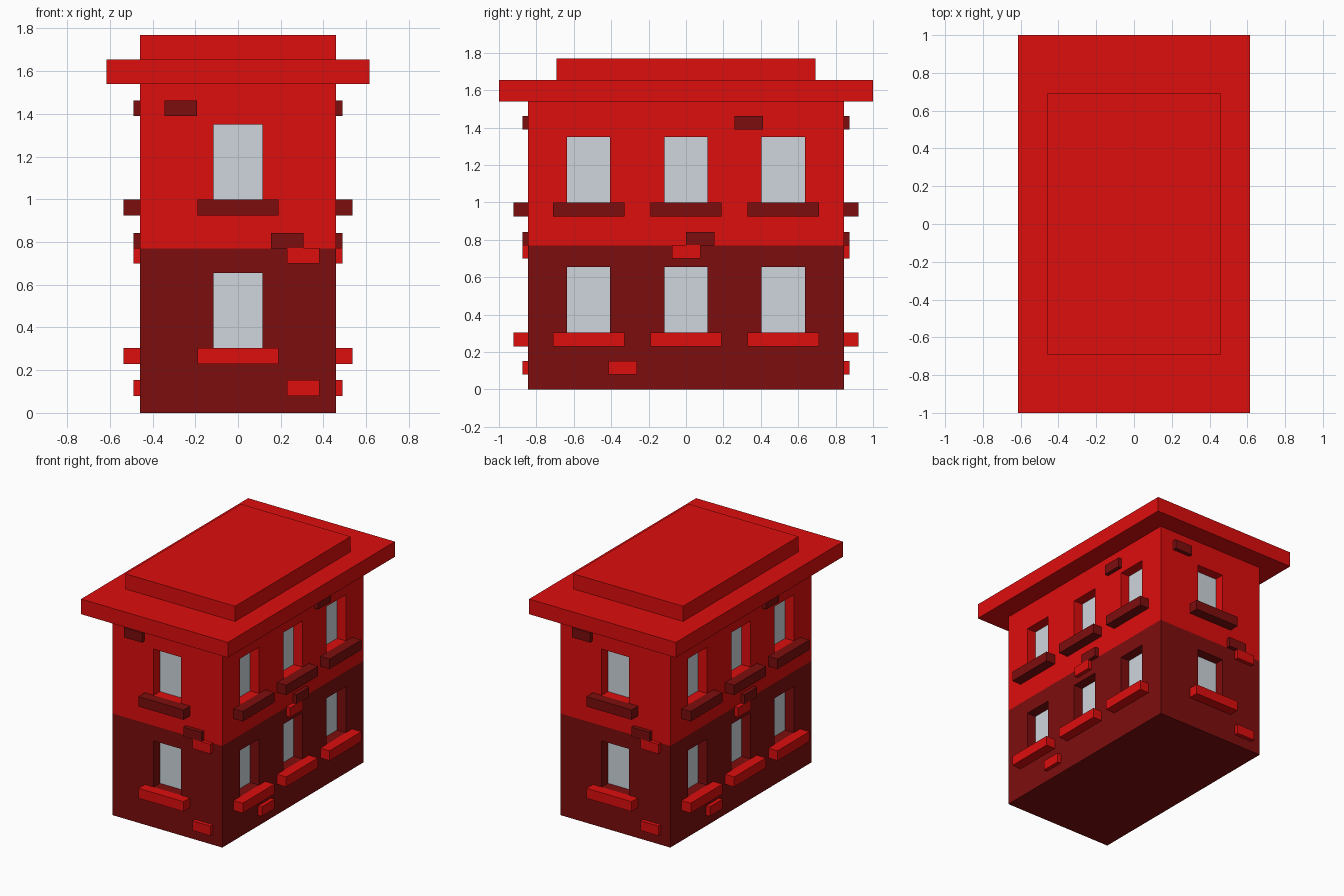
import bpy, bmesh, math
from mathutils import Matrix

if "Cube" in bpy.data.objects:
    bpy.data.objects.remove(bpy.data.objects["Cube"])


def material(name, rgb):
    m = bpy.data.materials.new(name)
    m.diffuse_color = (*rgb, 1)
    m.use_nodes = True
    m.node_tree.nodes["Principled BSDF"].inputs["Base Color"].default_value = m.diffuse_color
    return m


RED = material("bright_red", (0.73, 0.004, 0.004))
DARK = material("dark_red", (0.205, 0.004, 0.004))
GLASS = material("pale_glass", (0.62, 0.67, 0.72))


def boxes(name, items, mat=None):
    """One object from (x0, x1, y0, y1, z0, z1, turn) boxes."""
    bm = bmesh.new()
    for x0, x1, y0, y1, z0, z1, turn in items:
        m = (Matrix.Rotation(turn, 4, 'Z')
             @ Matrix.Translation(((x0 + x1) / 2, (y0 + y1) / 2, (z0 + z1) / 2))
             @ Matrix.Diagonal((x1 - x0, y1 - y0, z1 - z0, 1)))
        bmesh.ops.create_cube(bm, size=1, matrix=m)
    me = bpy.data.meshes.new(name)
    bm.to_mesh(me)
    bm.free()
    ob = bpy.data.objects.new(name, me)
    bpy.context.collection.objects.link(ob)
    if mat:
        me.materials.append(mat)
    return ob


HX, HY = 0.46, 0.845        # half width and half depth of the walls
FLOOR = 0.77                # top of the lower storey
RECESS, PANE = 0.075, 0.01

# Each wall type: turn, distance from centre, window centres,
# and left edges of the loose bricks per storey (edge, bottom)
WALLS = [
    (0, HY, (0,), {0: [(0.23, 0.08), (0.23, 0.70)],
                   1: [(0.155, 0.77), (-0.345, 1.39)]}),
    (math.pi / 2, HX, (-0.52, 0, 0.52), {0: [(-0.415, 0.08), (-0.075, 0.70)],
                                         1: [(0.0, 0.77), (0.26, 1.39)]}),
]

for storey, (label, wall_mat, trim_mat, z0, z1, sill_z) in enumerate([
        ("lower", DARK, RED, 0, FLOOR, 0.305),
        ("upper", RED, DARK, FLOOR, 1.54, 1.0)]):
    holes, panes, sills, bricks = [], [], [], []
    for base_turn, d, centres, loose in WALLS:
        for turn in (base_turn, base_turn + math.pi):   # opposite walls match
            for c in centres:
                top = sill_z + 0.35
                holes.append((c - 0.115, c + 0.115, -d - 0.05, -d + RECESS + PANE, sill_z, top, turn))
                panes.append((c - 0.115, c + 0.115, -d + RECESS, -d + RECESS + PANE, sill_z, top, turn))
                sills.append((c - 0.19, c + 0.19, -d - 0.077, -d, sill_z - 0.075, sill_z, turn))
            for u, z in loose[storey]:
                bricks.append((u, u + 0.152, -d - 0.03, -d, z, z + 0.073, turn))

    # storey walls with window recesses
    wall = boxes(label + "_walls", [(-HX, HX, -HY, HY, z0, z1, 0)], wall_mat)
    cutter = boxes(label + "_window_cutter", holes, wall_mat)
    cutter.hide_render = True
    cutter.hide_viewport = True
    cutter.display_type = 'WIRE'
    mod = wall.modifiers.new("window_recesses", 'BOOLEAN')
    mod.operation = 'DIFFERENCE'
    mod.solver = 'EXACT'
    mod.object = cutter

    # glass, sills and accent bricks
    boxes(label + "_window_panes", panes, GLASS)
    boxes(label + "_window_sills", sills, trim_mat)
    boxes(label + "_accent_bricks", bricks, trim_mat)

# overhanging flat roof and raised upper tier
boxes("roof_slab", [(-0.615, 0.615, -1, 1, 1.54, 1.655, 0)], RED)
boxes("roof_top_tier", [(-HX, HX, -0.692, 0.692, 1.655, 1.77, 0)], RED)
